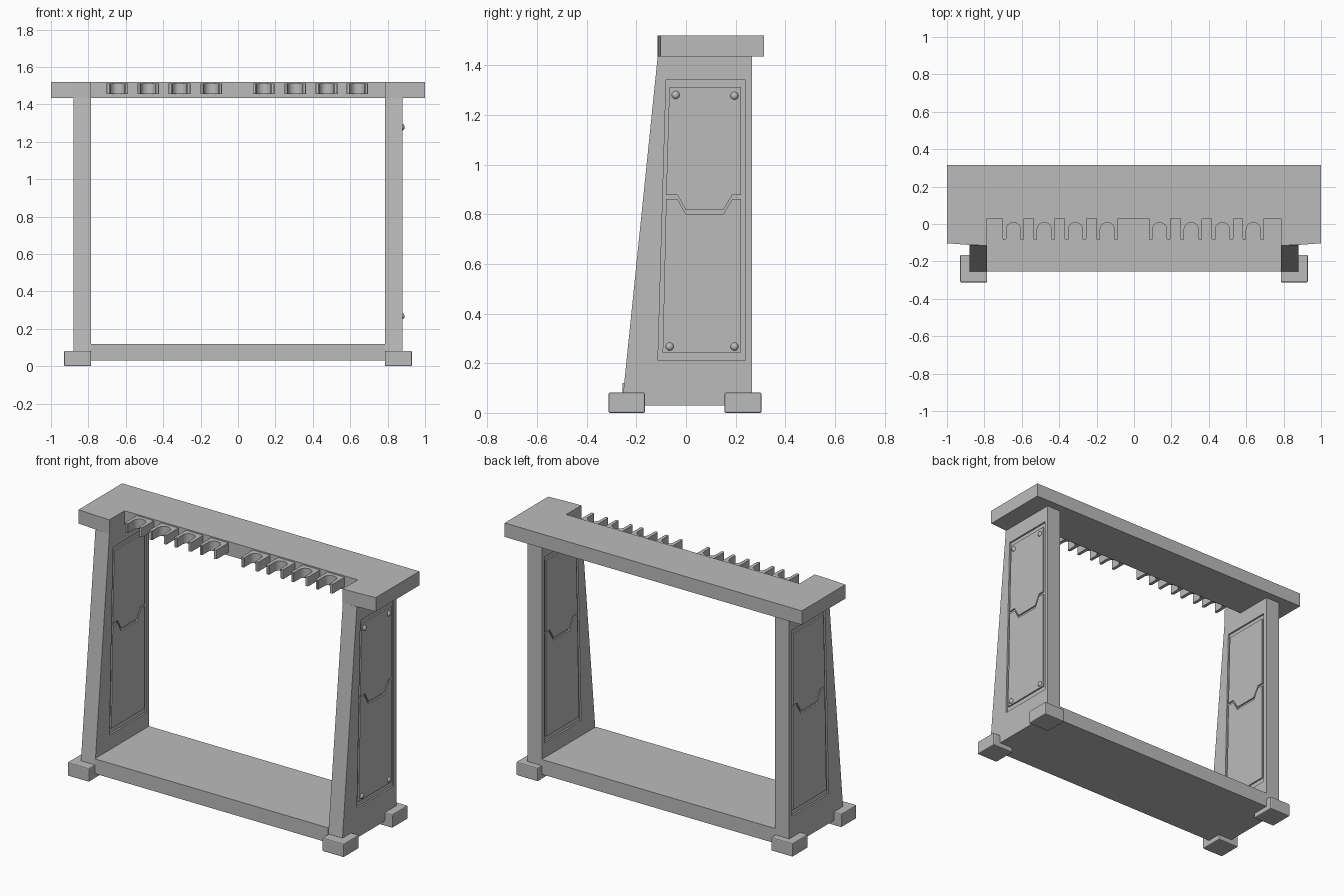
import bpy, bmesh, math
from mathutils import Matrix, Vector

if "Cube" in bpy.data.objects:
    bpy.data.objects.remove(bpy.data.objects["Cube"])

grey = bpy.data.materials.new("plain grey")
grey.diffuse_color = (0.5, 0.5, 0.5, 1)
grey.use_nodes = True
grey.node_tree.nodes["Principled BSDF"].inputs["Base Color"].default_value = grey.diffuse_color


def finish(name, bm, bevel=0.0):
    bmesh.ops.recalc_face_normals(bm, faces=bm.faces)
    me = bpy.data.meshes.new(name)
    bm.to_mesh(me)
    bm.free()
    me.materials.append(grey)
    ob = bpy.data.objects.new(name, me)
    bpy.context.collection.objects.link(ob)
    if bevel:
        mod = ob.modifiers.new("edge", 'BEVEL')
        mod.width, mod.segments = bevel, 2
    return ob


def prism(name, pts, lo, hi, axis, bevel=0.0):
    """Extrude a 2D outline along x (yz outline) or z (xy outline)."""
    bm = bmesh.new()
    place = (lambda p, h: (h, *p)) if axis == 'x' else (lambda p, h: (*p, h))
    f = bm.faces.new([bm.verts.new(place(p, lo)) for p in pts])
    new = bmesh.ops.extrude_face_region(bm, geom=[f])['geom']
    step = Vector((hi - lo, 0, 0)) if axis == 'x' else Vector((0, 0, hi - lo))
    bmesh.ops.translate(bm, vec=step, verts=[v for v in new if isinstance(v, bmesh.types.BMVert)])
    return finish(name, bm, bevel)


def box(name, x0, x1, y0, y1, z0, z1, bevel=0.0):
    return prism(name, [(x0, y0), (x1, y0), (x1, y1), (x0, y1)], z0, z1, 'z', bevel)


# Outlines in (y, z) for the side walls and their panels
WALL = [(-0.258, 0.03), (0.265, 0.03), (0.265, 1.435), (-0.114, 1.435)]
RECESS = [(-0.113, 0.21), (0.24, 0.21), (0.24, 1.34), (-0.08, 1.34)]
STEP_LINE = [(0.222, 0.862), (0.187, 0.862), (0.15, 0.80), (0.0, 0.80), (-0.035, 0.862), (-0.080, 0.862)]
LOWER = [(-0.094, 0.243), (0.222, 0.243)] + STEP_LINE
UPPER = [(-0.067, 1.312), (0.222, 1.312)] + [(y, z + 0.016) for y, z in STEP_LINE]
X_IN, X_OUT, DEPTH = 0.785, 0.88, 0.01


def side_wall(name, s):
    """Tapered wall with a shallow recess on both faces."""
    bm = bmesh.new()
    ring = lambda pts, x: [bm.verts.new((s * x, y, z)) for y, z in pts]
    loops = [ring(RECESS, X_IN + DEPTH), ring(RECESS, X_IN), ring(WALL, X_IN),
             ring(WALL, X_OUT), ring(RECESS, X_OUT), ring(RECESS, X_OUT - DEPTH)]
    for a, b in zip(loops, loops[1:]):
        for i in range(4):
            j = (i + 1) % 4
            bm.faces.new((a[i], a[j], b[j], b[i]))
    bm.faces.new(loops[0])
    bm.faces.new(loops[-1])
    finish(name, bm)


# Side walls, panel plates and feet
for s, side in ((-1, "left"), (1, "right")):
    side_wall(side + "_wall", s)
    for face, a, b in (("inner", X_IN + 0.001, X_IN + DEPTH), ("outer", X_OUT - DEPTH, X_OUT - 0.001)):
        prism(f"{side}_{face}_lower_panel", LOWER, s * a, s * b, 'x')
        prism(f"{side}_{face}_upper_panel", UPPER, s * a, s * b, 'x')
    x0, x1 = sorted((s * 0.785, s * 0.93))
    box(side + "_front_foot", x0, x1, -0.312, -0.165, 0.0, 0.082, 0.006)
    box(side + "_back_foot", x0, x1, 0.155, 0.304, 0.0, 0.082, 0.006)

# Base shelf
box("base_shelf", -0.785, 0.785, -0.255, 0.265, 0.03, 0.12)

# Top board with a wide front notch
half = [(0.785, 0.03), (0.785, -0.115), (0.88, -0.112), (1.0, -0.103), (1.0, 0.315)]
prism("top_board", half + [(-x, y) for x, y in reversed(half)], 1.435, 1.52, 'z')


# Forked holders: two prongs joined by a rounded throat
def fork(name, cx):
    w, r, front, back, tip = 0.058, 0.038, -0.086, 0.032, 0.008
    arc = [(r * math.cos(math.pi * i / 12), -0.03 + r * math.sin(math.pi * i / 12)) for i in range(13)]
    right = [(w, back), (w, front + tip), (w - tip * 0.3, front + tip * 0.3),
             (w - tip, front), (r + tip * 0.6, front), (r, front + tip * 0.6)]
    pts = right + arc + [(-x, y) for x, y in reversed(right)]
    prism(name, [(cx + x, y) for x, y in pts], 1.455, 1.512, 'z')


for i, cx in enumerate((-0.645, -0.48, -0.313, -0.143, 0.137, 0.306, 0.473, 0.638)):
    fork(f"holder_fork_{i + 1}", cx)

# Domed screws on the right outer panel
for i, (y, z) in enumerate(((-0.042, 1.28), (0.195, 1.277), (-0.066, 0.267), (0.195, 0.267))):
    bm = bmesh.new()
    bmesh.ops.create_uvsphere(bm, u_segments=20, v_segments=10, radius=0.016,
                              matrix=Matrix.Translation((X_OUT - 0.002, y, z)) @ Matrix.Diagonal((0.8, 1, 1, 1)))
    screw = finish(f"screw_{i + 1}", bm)
    for p in screw.data.polygons:
        p.use_smooth = True
